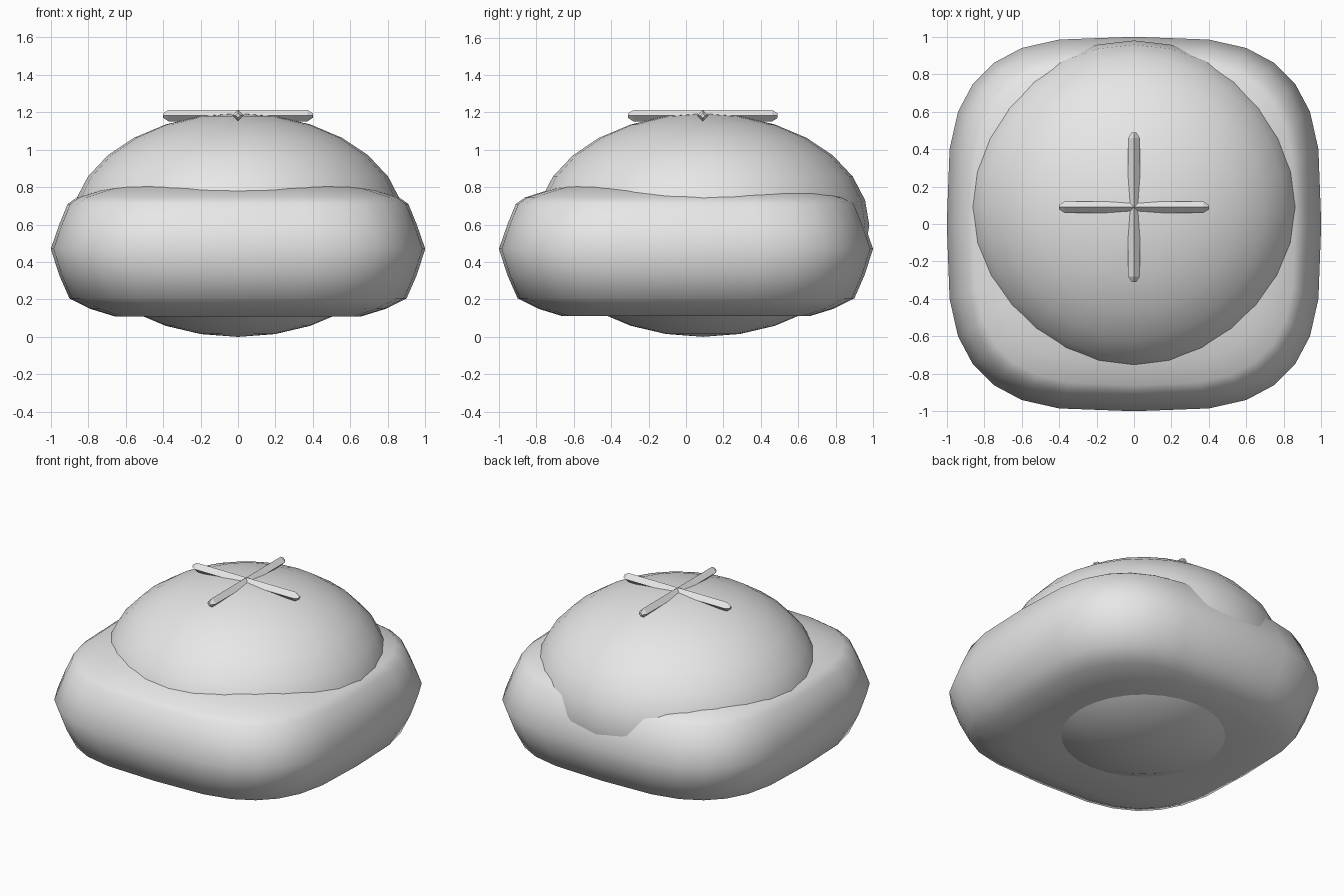
import bpy, bmesh, math
from mathutils import Matrix

cube = bpy.data.objects.get("Cube")
if cube:
    bpy.data.objects.remove(cube, do_unlink=True)

GREY = (0.8, 0.8, 0.8, 1.0)
mat = bpy.data.materials.new("plain grey")
mat.use_nodes = True
mat.diffuse_color = GREY
mat.node_tree.nodes["Principled BSDF"].inputs["Base Color"].default_value = GREY


def finish(bm, name, smooth=True):
    bmesh.ops.recalc_face_normals(bm, faces=bm.faces)
    for f in bm.faces:
        f.smooth = smooth
    mesh = bpy.data.meshes.new(name)
    bm.to_mesh(mesh)
    bm.free()
    mesh.materials.append(mat)
    obj = bpy.data.objects.new(name, mesh)
    bpy.context.collection.objects.link(obj)
    return obj


def loft(rings):
    """Skin equal-length rings of points and cap both ends."""
    bm = bmesh.new()
    loops = [[bm.verts.new(p) for p in ring] for ring in rings]
    n = len(loops[0])
    for a, b in zip(loops, loops[1:]):
        for i in range(n):
            j = (i + 1) % n
            bm.faces.new((a[i], a[j], b[j], b[i]))
    bm.faces.new(loops[0])
    bm.faces.new(loops[-1])
    return bm


# Rounded-square bun: quarter outline turned four times, stacked by height
quarter = [(0, 1), (0.4, 0.985), (0.6, 0.94), (0.75, 0.86),
           (0.86, 0.75), (0.94, 0.6), (0.985, 0.4)]
outline = []
for turn in range(4):
    for x, y in quarter:
        for _ in range(turn):
            x, y = y, -x
        outline.append((x, y))
profile = [(0.11, 0.4), (0.11, 0.66), (0.15, 0.79), (0.205, 0.9), (0.33, 0.955),
           (0.47, 1.0), (0.6, 0.955), (0.71, 0.91), (0.745, 0.86),
           (0.78, 0.75), (0.82, 0.6)]
finish(loft([[(x * s, y * s, z) for x, y in outline] for z, s in profile]), "bun")

# Flattened ball filling the bun, set slightly to the back
bm = bmesh.new()
bmesh.ops.create_uvsphere(bm, u_segments=28, v_segments=14, radius=1.0)
bmesh.ops.scale(bm, vec=(0.89, 0.89, 0.597), verts=bm.verts)
bmesh.ops.translate(bm, vec=(0, 0.09, 0.597), verts=bm.verts)
finish(bm, "filling")

# Two crossed diamond-section bars with pointed ends
bar_rings = [(-0.4, 0.012), (-0.37, 0.031), (0.37, 0.031), (0.4, 0.012)]
for name, angle in (("cross_bar_side", 0), ("cross_bar_front", math.pi / 2)):
    bm = loft([[(x, r * math.cos(k * math.pi / 2), r * math.sin(k * math.pi / 2))
                for k in range(4)] for x, r in bar_rings])
    bmesh.ops.transform(bm, verts=bm.verts,
                        matrix=Matrix.Translation((0, 0.09, 1.182)) @ Matrix.Rotation(angle, 4, "Z"))
    finish(bm, name, smooth=False)
